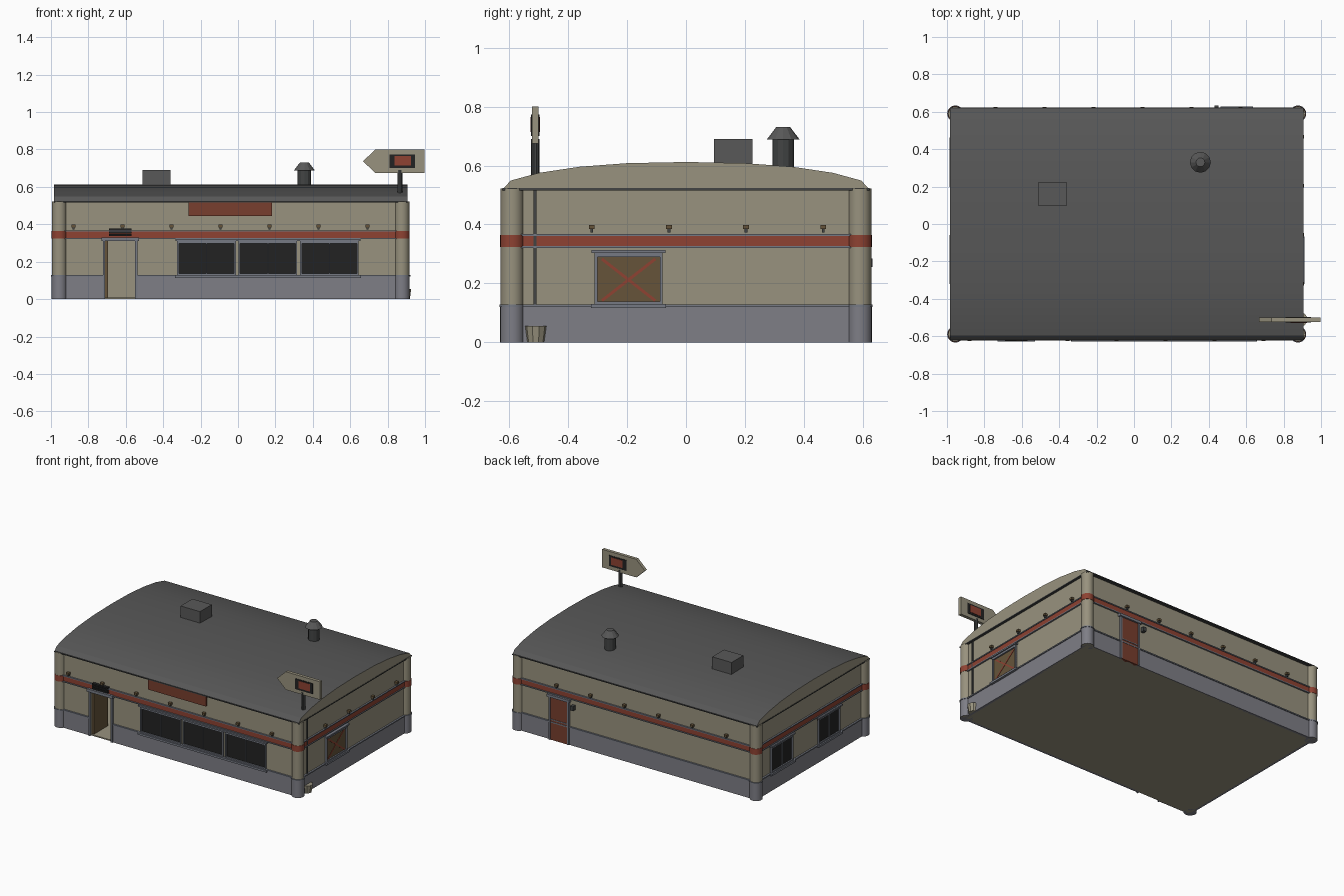
import bpy, bmesh, math
from mathutils import Matrix, Vector

if "Cube" in bpy.data.objects:
    bpy.data.objects.remove(bpy.data.objects["Cube"], do_unlink=True)


def material(name, *srgb):
    m = bpy.data.materials.new(name)
    col = [((c / 255 + 0.055) / 1.055) ** 2.4 for c in srgb] + [1]
    m.diffuse_color = col
    m.use_nodes = True
    m.node_tree.nodes["Principled BSDF"].inputs["Base Color"].default_value = col
    return m


TAN = material("tan plaster", 152, 146, 126)
GREY = material("base grey", 126, 126, 134)
TRIM = material("trim grey", 118, 122, 132)
RED = material("stripe red", 142, 66, 50)
RUST = material("rust red", 120, 62, 46)
ROOF = material("roof grey", 88, 88, 88)
GLASS = material("black glass", 34, 34, 34)
BOARD = material("board brown", 102, 84, 58)
METAL = material("dark metal", 66, 68, 68)

# wall planes and column centres
X0, X1, Y = -0.965, 0.89, 0.605
COLUMNS = [(x, y) for x in (-0.955, 0.877) for y in (-0.59, 0.59)]


def finish(name, bm, *mats):
    bmesh.ops.recalc_face_normals(bm, faces=bm.faces)
    mesh = bpy.data.meshes.new(name)
    bm.to_mesh(mesh)
    bm.free()
    for m in mats:
        mesh.materials.append(m)
    ob = bpy.data.objects.new(name, mesh)
    bpy.context.collection.objects.link(ob)
    return ob


def box(name, xs, ys, zs, mat):
    bm = bmesh.new()
    bmesh.ops.create_cube(bm, size=1)
    for v in bm.verts:
        v.co = [(r[0] + r[1]) / 2 + c * (r[1] - r[0]) for c, r in zip(v.co, (xs, ys, zs))]
    return finish(name, bm, mat)


def on_wall(name, side, u, z, out, mat):
    """Plate on a wall: u is the range along the wall, out how far it stands proud."""
    inner = 0.01
    if side == "front":
        return box(name, u, (-Y - out, -Y + inner), z, mat)
    if side == "back":
        return box(name, u, (Y - inner, Y + out), z, mat)
    if side == "right":
        return box(name, (X1 - inner, X1 + out), u, z, mat)
    return box(name, (X0 - out, X0 + inner), u, z, mat)


def frustum(name, x, y, z0, z1, r0, r1, sides, mat, smooth=False):
    bm = bmesh.new()
    bmesh.ops.create_cone(bm, cap_ends=True, segments=sides, radius1=r0, radius2=r1,
                          depth=z1 - z0, matrix=Matrix.Translation((x, y, (z0 + z1) / 2)))
    for f in bm.faces:
        f.smooth = smooth and abs(f.normal.z) < 0.9
    return finish(name, bm, mat)


def prism(name, points, axis, a, b, *mats):
    """Extrude an outline along x or y."""
    bm = bmesh.new()
    place = (lambda p: (a, *p)) if axis == "x" else (lambda p: (p[0], a, p[1]))
    face = bm.faces.new([bm.verts.new(place(p)) for p in points])
    ext = bmesh.ops.extrude_face_region(bm, geom=[face])
    shift = Vector((b - a, 0, 0)) if axis == "x" else Vector((0, b - a, 0))
    bmesh.ops.translate(bm, vec=shift, verts=[v for v in ext["geom"] if isinstance(v, bmesh.types.BMVert)])
    return finish(name, bm, *mats)


# Hollow wall shell with a doorway at the front
D0, D1, DZ, T, TOP = -0.71, -0.55, 0.31, 0.03, 0.53
box("floor", (X0, X1), (-Y, Y), (0, 0.008), TAN)
box("back_wall", (X0, X1), (Y - T, Y), (0, TOP), TAN)
box("left_wall", (X0, X0 + T), (-Y, Y), (0, TOP), TAN)
box("right_wall", (X1 - T, X1), (-Y, Y), (0, TOP), TAN)
box("front_wall_door_side", (X0, D0), (-Y, -Y + T), (0, TOP), TAN)
box("front_wall_window_side", (D1, X1), (-Y, -Y + T), (0, TOP), TAN)
box("front_wall_over_door", (D0, D1), (-Y, -Y + T), (DZ, TOP), TAN)

# Base course, stripe and their thin mouldings
runs = {"back": [(X0, X1)], "left": [(-Y, Y)], "right": [(-Y, Y)],
        "front": [(X0, D0 - 0.01), (D1 + 0.01, X1)]}
for side, spans in runs.items():
    for span in spans:
        on_wall(side + "_base", side, span, (0, 0.122), 0.006, GREY)
        on_wall(side + "_base_moulding", side, span, (0.12, 0.128), 0.012, TRIM)
    full = (spans[0][0], spans[-1][1])
    on_wall(side + "_stripe", side, full, (0.326, 0.362), 0.006, RED)
    for z in (0.32, 0.361):
        on_wall(side + "_stripe_moulding", side, full, (z, z + 0.007), 0.011, TRIM)

# Round corner columns
for x, y in COLUMNS:
    frustum("corner_column", x, y, 0, 0.522, 0.039, 0.039, 20, TAN, True)
    frustum("column_base", x, y, 0, 0.122, 0.041, 0.041, 20, GREY, True)
    frustum("column_moulding", x, y, 0.12, 0.128, 0.044, 0.044, 20, TRIM, True)
    frustum("column_stripe", x, y, 0.323, 0.364, 0.041, 0.041, 20, RED, True)

# Arched roof with plaster gable ends
half = [(0.62, 0.522), (0.595, 0.549), (0.5, 0.575), (0.36, 0.596), (0.2, 0.608)]
arch = half + [(0, 0.612)] + [(-y, z) for y, z in reversed(half)]
roof = prism("arched_roof", arch, "x", -0.983, 0.905, ROOF, TAN)
for p in roof.data.polygons:
    p.material_index = int(abs(p.normal.x) > 0.9)
    p.use_smooth = p.normal.z > 0.8
box("eave_board", (-0.985, 0.907), (-0.623, 0.623), (0.516, 0.523), METAL)

# Roof box and vent pipe
box("roof_box", (-0.51, -0.36), (0.095, 0.225), (0.58, 0.69), ROOF)
frustum("vent_pipe", 0.355, 0.33, 0.58, 0.69, 0.036, 0.036, 12, METAL)
frustum("vent_cap", 0.355, 0.33, 0.688, 0.73, 0.056, 0.024, 12, ROOF)


def window(side, u0, u1, panes, fill=GLASS, z0=0.128, z1=0.312):
    f = 0.009
    on_wall(side + "_window_pane", side, (u0, u1), (z0, z1), 0.004, fill)
    for i in range(panes + 1):
        c = u0 + f / 2 + (u1 - u0 - f) * i / panes
        w = f / 2 if i in (0, panes) else f / 4
        on_wall(side + "_window_post", side, (c - w, c + w), (z0, z1), 0.013, TRIM)
    on_wall(side + "_window_bottom", side, (u0, u1), (z0, z0 + f), 0.013, TRIM)
    on_wall(side + "_window_top", side, (u0, u1), (z1 - 0.016, z1), 0.014, TRIM)
    on_wall(side + "_window_lintel", side, (u0 - 0.01, u1 + 0.01), (z1 - 0.002, z1 + 0.008), 0.022, TRIM)
    on_wall(side + "_window_sill", side, (u0 - 0.012, u1 + 0.012), (z0 - 0.014, z0), 0.022, TRIM)


for u in (-0.325, 0.003, 0.332):
    window("front", u, u + 0.313, 2)
for u in (-0.31, 0.21):
    window("left", u, u + 0.24, 2)
window("right", -0.31, -0.08, 1, BOARD, 0.13, 0.305)

# Painted cross on the boarded window
for s in (-1, 1):
    cross = box("painted_cross", (-0.001, 0.001), (-0.115, 0.115), (-0.005, 0.005), RED)
    cross.location = (X1 + 0.005, -0.195, 0.212)
    cross.rotation_euler.x = s * math.radians(38)

# Front doorway with the door swung inward
for u in (D0 - 0.012, D1):
    on_wall("front_door_jamb", "front", (u, u + 0.012), (0, DZ), 0.014, TRIM)
on_wall("front_door_lintel", "front", (D0 - 0.02, D1 + 0.02), (DZ, DZ + 0.02), 0.022, TRIM)
box("open_front_door", (D0, D0 + 0.014), (-Y + 0.01, -Y + 0.165), (0.008, DZ), BOARD)
for z in (0.337, 0.352, 0.367):
    on_wall("door_sign_slat", "front", (-0.69, -0.57), (z, z + 0.01), 0.02, GLASS)

# Back door with lamp
on_wall("back_door", "back", (0.485, 0.615), (0, 0.3), 0.01, RUST)
for u in (0.473, 0.615):
    on_wall("back_door_jamb", "back", (u, u + 0.012), (0, 0.3), 0.015, TRIM)
on_wall("back_door_lintel", "back", (0.463, 0.637), (0.3, 0.318), 0.022, TRIM)
on_wall("back_door_rail", "back", (0.485, 0.615), (0.14, 0.146), 0.013, TRIM)
on_wall("back_lamp", "back", (0.43, 0.452), (0.255, 0.285), 0.028, METAL)

# Name board over the front windows
on_wall("front_board", "front", (-0.265, 0.183), (0.445, 0.516), 0.012, RUST)

# Small wall lights above the stripe
lights = {"front": (-0.88, 7), "back": (-0.74, 6), "right": (-0.32, 4)}
for side, (start, count) in lights.items():
    for i in range(count):
        u = start + 0.262 * i
        on_wall(side + "_light_arm", side, (u - 0.005, u + 0.005), (0.372, 0.388), 0.014, METAL)
        on_wall(side + "_light", side, (u - 0.01, u + 0.01), (0.384, 0.398), 0.02, BOARD)

# Drainpipe and bin on the right wall
on_wall("drainpipe", "right", (-0.518, -0.508), (0.128, 0.52), 0.008, METAL)
frustum("bin", 0.89, -0.51, 0, 0.055, 0.03, 0.038, 10, TAN)

# Arrow sign on a pole
SY = -0.512
frustum("sign_pole", 0.865, SY, 0.55, 0.69, 0.014, 0.014, 10, METAL)
outline = [(0.668, 0.737), (0.735, 0.674), (0.998, 0.674), (0.998, 0.8), (0.735, 0.8)]
prism("arrow_sign", outline, "y", SY - 0.011, SY + 0.011, TAN)
box("sign_screen", (0.81, 0.945), (SY - 0.014, SY + 0.014), (0.7, 0.774), GLASS)
box("sign_panel", (0.838, 0.925), (SY - 0.016, SY + 0.016), (0.713, 0.765), RED)
